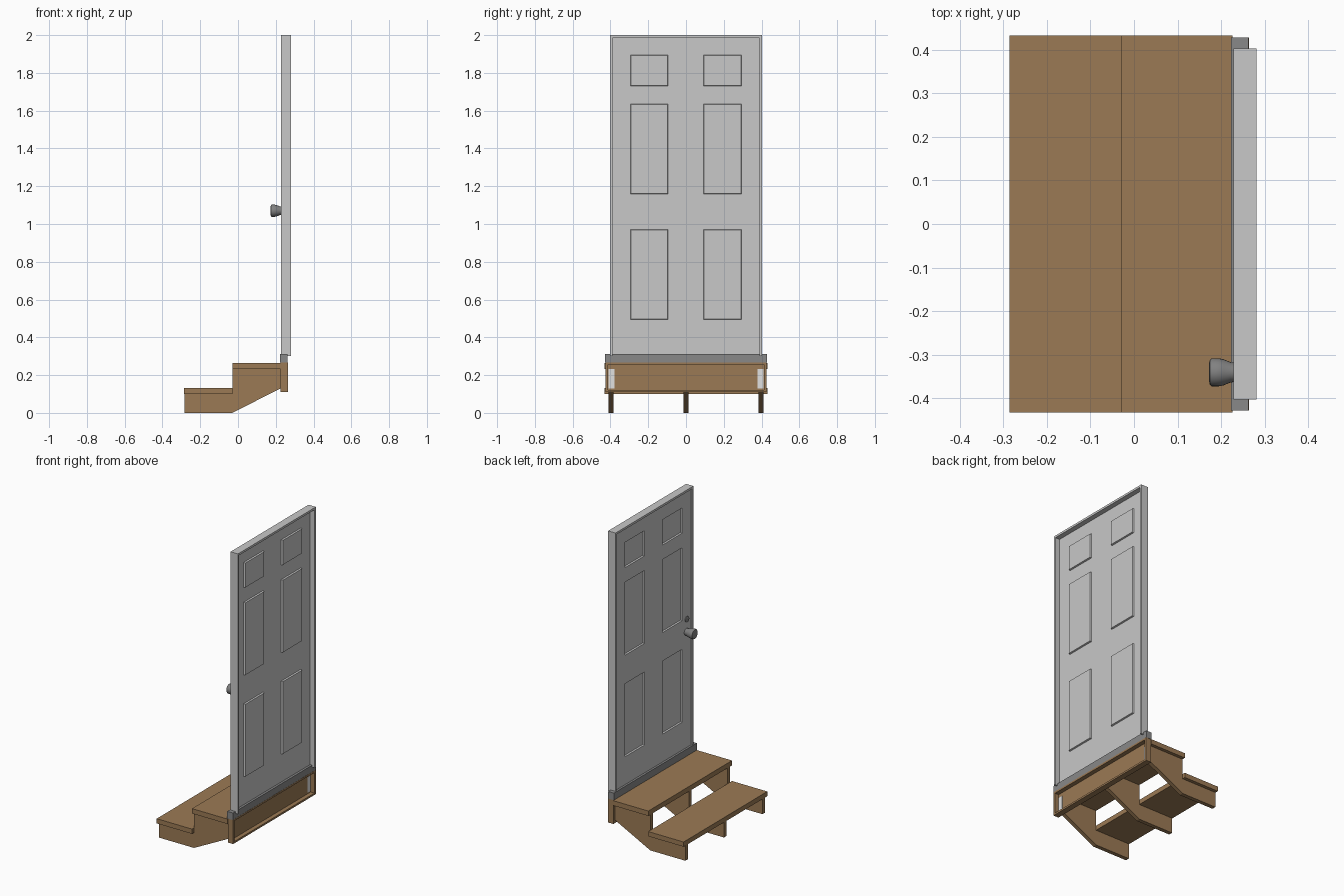
import bpy, bmesh, math
from mathutils import Matrix, Vector

if "Cube" in bpy.data.objects:
    bpy.data.objects.remove(bpy.data.objects["Cube"])


def material(name, r, g, b):
    m = bpy.data.materials.new(name)
    m.diffuse_color = (r, g, b, 1)
    m.use_nodes = True
    m.node_tree.nodes["Principled BSDF"].inputs["Base Color"].default_value = m.diffuse_color
    return m


WOOD = material("brown wood", 0.33, 0.195, 0.09)
DOOR = material("light grey paint", 0.58, 0.58, 0.58)
SILL = material("mid grey sill", 0.25, 0.25, 0.25)
METAL = material("grey metal", 0.22, 0.22, 0.22)
PALE = material("pale plate", 0.75, 0.75, 0.75)


def finish(name, bm, mat):
    bmesh.ops.recalc_face_normals(bm, faces=bm.faces)
    me = bpy.data.meshes.new(name)
    bm.to_mesh(me)
    bm.free()
    me.materials.append(mat)
    ob = bpy.data.objects.new(name, me)
    bpy.context.collection.objects.link(ob)
    return ob


def box(name, x, y, z, mat):
    bm = bmesh.new()
    size = [b - a for a, b in (x, y, z)]
    mid = [(a + b) / 2 for a, b in (x, y, z)]
    bmesh.ops.create_cube(bm, size=1, matrix=Matrix.Translation(mid) @ Matrix.Diagonal((*size, 1)))
    return finish(name, bm, mat)


def prism(name, profile, y0, y1, mat):
    """Extrude an x/z profile along y."""
    bm = bmesh.new()
    f = bm.faces.new([bm.verts.new((x, y0, z)) for x, z in profile])
    r = bmesh.ops.extrude_face_region(bm, geom=[f])
    bmesh.ops.translate(bm, vec=(0, y1 - y0, 0),
                        verts=[v for v in r["geom"] if isinstance(v, bmesh.types.BMVert)])
    return finish(name, bm, mat)


def lathe(name, profile, y, z, mat, n=24):
    """Revolve (x, radius) points about an axis along x."""
    bm = bmesh.new()
    rings = [[bm.verts.new((x, y + r * math.cos(2 * math.pi * i / n), z + r * math.sin(2 * math.pi * i / n)))
              for i in range(n)] for x, r in profile]
    for a, b in zip(rings, rings[1:]):
        for i in range(n):
            bm.faces.new((a[i], a[(i + 1) % n], b[(i + 1) % n], b[i]))
    bm.faces.new(rings[0])
    bm.faces.new(rings[-1])
    ob = finish(name, bm, mat)
    bpy.context.view_layer.objects.active = ob
    ob.select_set(True)
    bpy.ops.object.shade_smooth_by_angle(angle=math.radians(40))
    ob.select_set(False)


# Stairs: three notched stringers and two treads
steps = [(-0.283, 0), (-0.283, 0.101), (-0.03, 0.101), (-0.03, 0.234),
         (0.226, 0.234), (0.226, 0.13), (-0.03, 0)]
for i, y in enumerate((-0.398, 0, 0.398)):
    prism(f"stringer_{i}", steps, y - 0.013, y + 0.013, WOOD)
box("lower_tread", (-0.285, -0.03), (-0.432, 0.432), (0.1, 0.131), WOOD)
box("upper_tread", (-0.03, 0.226), (-0.432, 0.432), (0.233, 0.265), WOOD)

# Support frame under the door, open towards +x
box("frame_back_board", (0.226, 0.236), (-0.425, 0.425), (0.11, 0.268), WOOD)
box("frame_bottom_board", (0.23, 0.264), (-0.425, 0.425), (0.11, 0.122), WOOD)
box("frame_top_board", (0.23, 0.264), (-0.425, 0.425), (0.256, 0.268), WOOD)
for s in (-1, 1):
    box("frame_end_board", (0.23, 0.264), sorted((s * 0.413, s * 0.427)), (0.11, 0.268), WOOD)
    box("bracket_plate", (0.235, 0.238), sorted((s * 0.378, s * 0.41)), (0.13, 0.232), PALE)

# Sill and door jambs
box("sill", (0.222, 0.263), (-0.428, 0.428), (0.267, 0.313), SILL)
for s in (-1, 1):
    box("side_jamb", (0.228, 0.281), sorted((s * 0.39, s * 0.402)), (0.3, 2), DOOR)
box("top_jamb", (0.228, 0.281), (-0.39, 0.39), (1.986, 2), DOOR)

# Door slab: grid with six stamped panels pushed towards +x
ys = [-0.392, -0.295, -0.095, 0.092, 0.295, 0.392]
zs = [0.305, 0.495, 0.972, 1.158, 1.635, 1.73, 1.895, 1.988]
bm = bmesh.new()
grid = [[bm.verts.new((0.236, y, z)) for z in zs] for y in ys]
for i in range(len(ys) - 1):
    for j in range(len(zs) - 1):
        bm.faces.new((grid[i][j], grid[i + 1][j], grid[i + 1][j + 1], grid[i][j + 1]))
r = bmesh.ops.extrude_face_region(bm, geom=bm.faces[:], use_keep_orig=True)
bmesh.ops.translate(bm, vec=(0.012, 0, 0),
                    verts=[v for v in r["geom"] if isinstance(v, bmesh.types.BMVert)])
bmesh.ops.recalc_face_normals(bm, faces=bm.faces)
mids = [((ys[i] + ys[i + 1]) / 2, (zs[j] + zs[j + 1]) / 2) for i in (1, 3) for j in (1, 3, 5)]
panels = [f for f in bm.faces if abs(f.normal.x) > 0.9 and any(
    abs(f.calc_center_median().y - y) < 0.01 and abs(f.calc_center_median().z - z) < 0.01 for y, z in mids)]
bmesh.ops.inset_individual(bm, faces=panels, thickness=0.004)
bmesh.ops.translate(bm, vec=(0.01, 0, 0), verts=list({v for f in panels for v in f.verts}))
finish("door_slab", bm, DOOR)

# Knob and lock
lathe("door_knob", [(0.24, 0.022), (0.222, 0.023), (0.205, 0.03), (0.195, 0.032), (0.178, 0.032),
                    (0.174, 0.029), (0.172, 0.02)], -0.34, 1.07, METAL)
lathe("lock_plate", [(0.24, 0.019), (0.231, 0.019), (0.229, 0.016)], -0.345, 1.15, METAL)
